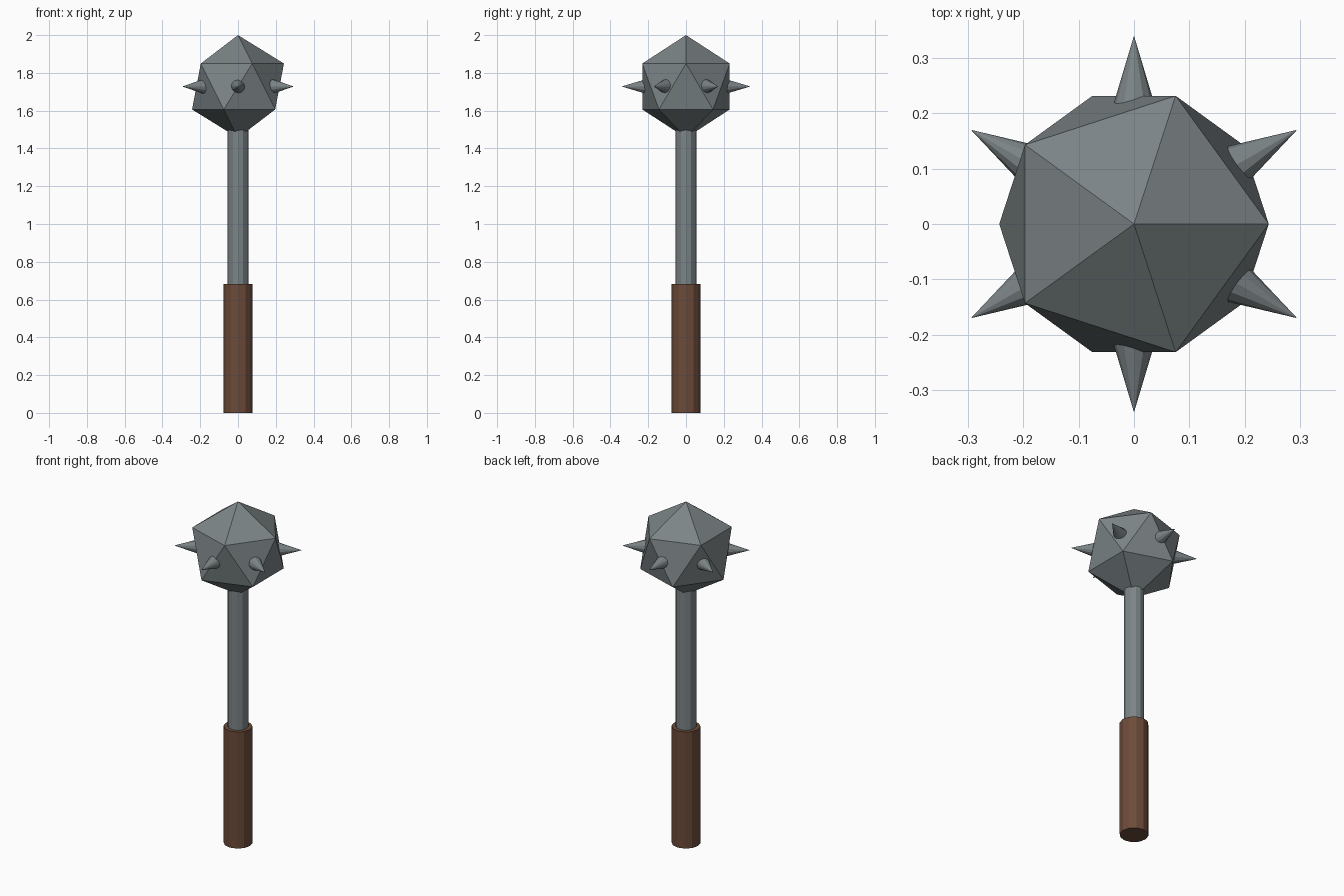
import bpy, math
from mathutils import Vector

if "Cube" in bpy.data.objects:
    bpy.data.objects.remove(bpy.data.objects["Cube"])

R = 0.272                 # head radius
HEAD_Z = 2.0 - R


def material(name, rgb):
    m = bpy.data.materials.new(name)
    m.diffuse_color = (*rgb, 1)
    m.use_nodes = True
    m.node_tree.nodes["Principled BSDF"].inputs["Base Color"].default_value = m.diffuse_color
    return m


steel = material("steel grey", (0.20, 0.23, 0.24))
wood = material("brown grip", (0.15, 0.07, 0.042))


def finish(name, mat):
    ob = bpy.context.object
    ob.name = name
    ob.data.materials.append(mat)
    return ob


def rod(name, radius, z0, z1, mat):
    bpy.ops.mesh.primitive_cylinder_add(vertices=12, radius=radius, depth=z1 - z0,
                                        location=(0, 0, (z0 + z1) / 2))
    return finish(name, mat)


# Handle and shaft
rod("grip", 0.077, 0, 0.683, wood)
rod("shaft", 0.055, 0.60, 1.60, steel)

# Faceted head
bpy.ops.mesh.primitive_ico_sphere_add(subdivisions=1, radius=R, location=(0, 0, HEAD_Z))
finish("head", steel)

# Ring of six spikes, sunk into the head
for i in range(6):
    a = math.radians(30 + 60 * i)
    d = Vector((math.cos(a), math.sin(a), 0))
    bpy.ops.mesh.primitive_cone_add(vertices=12, radius1=0.15 * R, radius2=0, depth=0.5 * R,
                                    location=d * R + Vector((0, 0, HEAD_Z)),
                                    rotation=(0, math.pi / 2, a))
    finish(f"spike_{i + 1}", steel)
